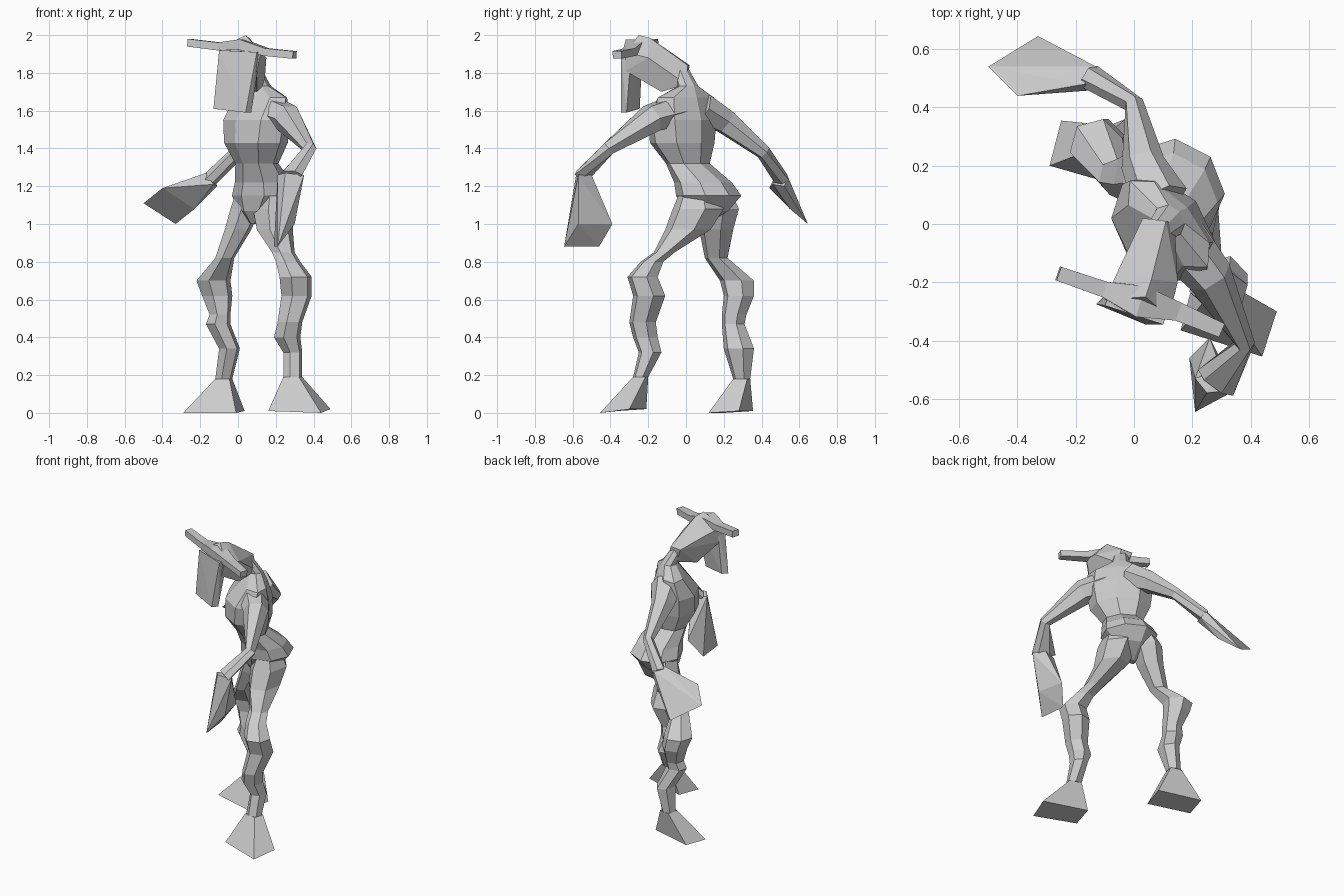
import bpy, bmesh
from math import cos, sin, pi, radians
from mathutils import Vector, Matrix

cube = bpy.data.objects.get("Cube")
if cube:
    bpy.data.objects.remove(cube, do_unlink=True)

grey = bpy.data.materials.new("stone_grey")
grey.use_nodes = True
grey.diffuse_color = (0.6, 0.6, 0.6, 1)
grey.node_tree.nodes["Principled BSDF"].inputs["Base Color"].default_value = (0.6, 0.6, 0.6, 1)


def finish(name, bm):
    bmesh.ops.recalc_face_normals(bm, faces=bm.faces)
    mesh = bpy.data.meshes.new(name)
    bm.to_mesh(mesh)
    bm.free()
    mesh.materials.append(grey)
    obj = bpy.data.objects.new(name, mesh)
    bpy.context.collection.objects.link(obj)


def loft(name, rings):
    """Skin a list of vertex rings and cap both ends."""
    bm = bmesh.new()
    loops = [[bm.verts.new(p) for p in ring] for ring in rings]
    n = len(loops[0])
    for a, b in zip(loops, loops[1:]):
        for i in range(n):
            j = (i + 1) % n
            bm.faces.new((a[i], a[j], b[j], b[i]))
    bm.faces.new(loops[0])
    bm.faces.new(loops[-1])
    finish(name, bm)


def hull(name, points):
    bm = bmesh.new()
    for p in points:
        bm.verts.new(p)
    res = bmesh.ops.convex_hull(bm, input=bm.verts)
    bmesh.ops.delete(bm, geom=[v for v in res["geom_interior"] if isinstance(v, bmesh.types.BMVert)],
                     context="VERTS")
    finish(name, bm)


def boxed_ring(z, x0, x1, y0, y1, n=6, phase=15):
    """Horizontal polygon stretched to fill a rectangle."""
    pts = [(cos(radians(phase) + 2 * pi * i / n), sin(radians(phase) + 2 * pi * i / n)) for i in range(n)]
    mx, my = max(p[0] for p in pts), max(p[1] for p in pts)
    return [((x0 + x1) / 2 + p[0] / mx * (x1 - x0) / 2,
             (y0 + y1) / 2 + p[1] / my * (y1 - y0) / 2, z) for p in pts]


def tube_rings(path, n=4, phase=45):
    """Rings across a path of (point, half width, half height)."""
    rings = []
    pts = [Vector(p[0]) for p in path]
    for k, (_, w, h) in enumerate(path):
        t = (pts[min(k + 1, len(pts) - 1)] - pts[max(k - 1, 0)]).normalized()
        side = t.cross(Vector((0, 0, 1))).normalized()
        up = side.cross(t)
        ring = []
        for i in range(n):
            a = radians(phase) + 2 * pi * i / n
            s = 1.3 if n == 4 else 1.0
            ring.append(pts[k] + side * w * s * cos(a) + up * h * s * sin(a))
        rings.append(ring)
    return rings


# Torso: twisted so the shoulders run diagonally
yaw = Matrix.Rotation(radians(-48), 3, "Z")
torso = []
for z, x, y, w, d in [(1.0, .09, .09, .015, .03), (1.07, .12, .11, .11, .12), (1.15, .14, .12, .18, .165),
                      (1.22, .135, .09, .16, .145), (1.32, .1, .01, .13, .1), (1.43, .095, -.02, .19, .15),
                      (1.55, .1, -.02, .21, .15), (1.67, .12, .0, .2, .085), (1.73, .12, .01, .06, .05),
                      (1.82, .08, -.03, .045, .045)]:
    torso.append([yaw @ Vector((w * cos(i * pi / 4), d * sin(i * pi / 4), 0)) + Vector((x, y, z))
                  for i in range(8)])
loft("torso", torso)

# Legs
leg_rings = {
    "left": [(1.2, .13, .25, -.02, .15), (1.08, .08, .3, -.07, .2), (.97, .1, .29, -.11, .13),
             (.85, .18, .3, -.17, -.06), (.8, .2, .33, -.24, -.12), (.72, .22, .39, -.31, -.15),
             (.62, .23, .39, -.28, -.11), (.48, .21, .34, -.3, -.16), (.4, .19, .33, -.28, -.15),
             (.32, .24, .34, -.25, -.13), (.19, .24, .34, -.28, -.2)],
    "right": [(1.2, .0, .13, .05, .22), (1.08, -.04, .12, .06, .28), (.97, -.07, .07, .07, .25),
              (.82, -.12, -.02, .1, .22), (.7, -.22, -.04, .18, .36), (.62, -.19, -.03, .2, .36),
              (.52, -.15, -.04, .19, .32), (.47, -.17, -.04, .19, .31), (.34, -.1, .01, .2, .36),
              (.18, -.12, -.03, .25, .34)],
}
for side, rings in leg_rings.items():
    loft(side + "_leg", [boxed_ring(*r) for r in rings])

# Flared feet
soles = {"left": [(.49, -.3, .02), (.2, -.21, .02), (.16, -.365, .01), (.44, -.455, 0)],
         "right": [(.035, .28, .01), (-.25, .355, .01), (-.29, .2, 0), (-.01, .12, 0)]}
for side, sole in soles.items():
    loft(side + "_foot", [boxed_ring(*leg_rings[side][-1], n=4, phase=33), sole])

# Arms
loft("left_arm", tube_rings([((.15, -.05, 1.6), .1, .09), ((.26, -.18, 1.56), .08, .08),
                             ((.38, -.41, 1.4), .035, .04), ((.28, -.545, 1.26), .075, .03)], 6, 0))
loft("right_arm", tube_rings([((.09, .08, 1.61), .1, .09), ((.03, .21, 1.54), .075, .07),
                              ((.0, .41, 1.38), .035, .04), ((-.15, .505, 1.235), .045, .04)], 6, 0))

# Club-like hands
hull("left_hand", [(.35, -.57, 1.26), (.25, -.58, 1.27), (.21, -.53, 1.26), (.3, -.5, 1.26),
                   (.21, -.645, .88), (.19, -.46, .88), (.26, -.39, 1.0), (.3, -.57, 1.0)])
hull("right_hand", [(-.13, .46, 1.21), (-.17, .48, 1.27), (-.13, .54, 1.25), (-.11, .52, 1.2),
                    (-.5, .54, 1.11), (-.33, .645, 1.0), (-.4, .44, 1.19), (-.23, .55, 1.08)])

# Head, long face plate and horns
hull("skull", [(.03, .02, 1.84), (.11, .01, 1.84), (.07, .0, 1.74), (.14, .0, 1.74),
               (.0, -.12, 1.71), (.1, -.13, 1.7), (-.09, -.25, 1.83), (.1, -.32, 1.81),
               (-.1, -.26, 1.93), (.12, -.32, 1.91), (.04, -.25, 2.0), (.06, -.19, 1.985),
               (.15, -.2, 1.88), (-.05, -.15, 1.9)])
hull("face_plate", [(-.13, -.275, 1.61), (.04, -.345, 1.59), (.07, -.315, 1.59), (-.1, -.245, 1.61),
                    (-.1, -.28, 1.92), (.1, -.345, 1.91), (.12, -.29, 1.91), (-.08, -.23, 1.92)])
loft("horns", tube_rings([((-.26, -.17, 1.96), .027, .022), ((-.1, -.225, 1.94), .03, .023),
                          ((.02, -.265, 1.95), .06, .03), ((.15, -.3, 1.91), .035, .022),
                          ((.3, -.365, 1.895), .027, .022)]))
